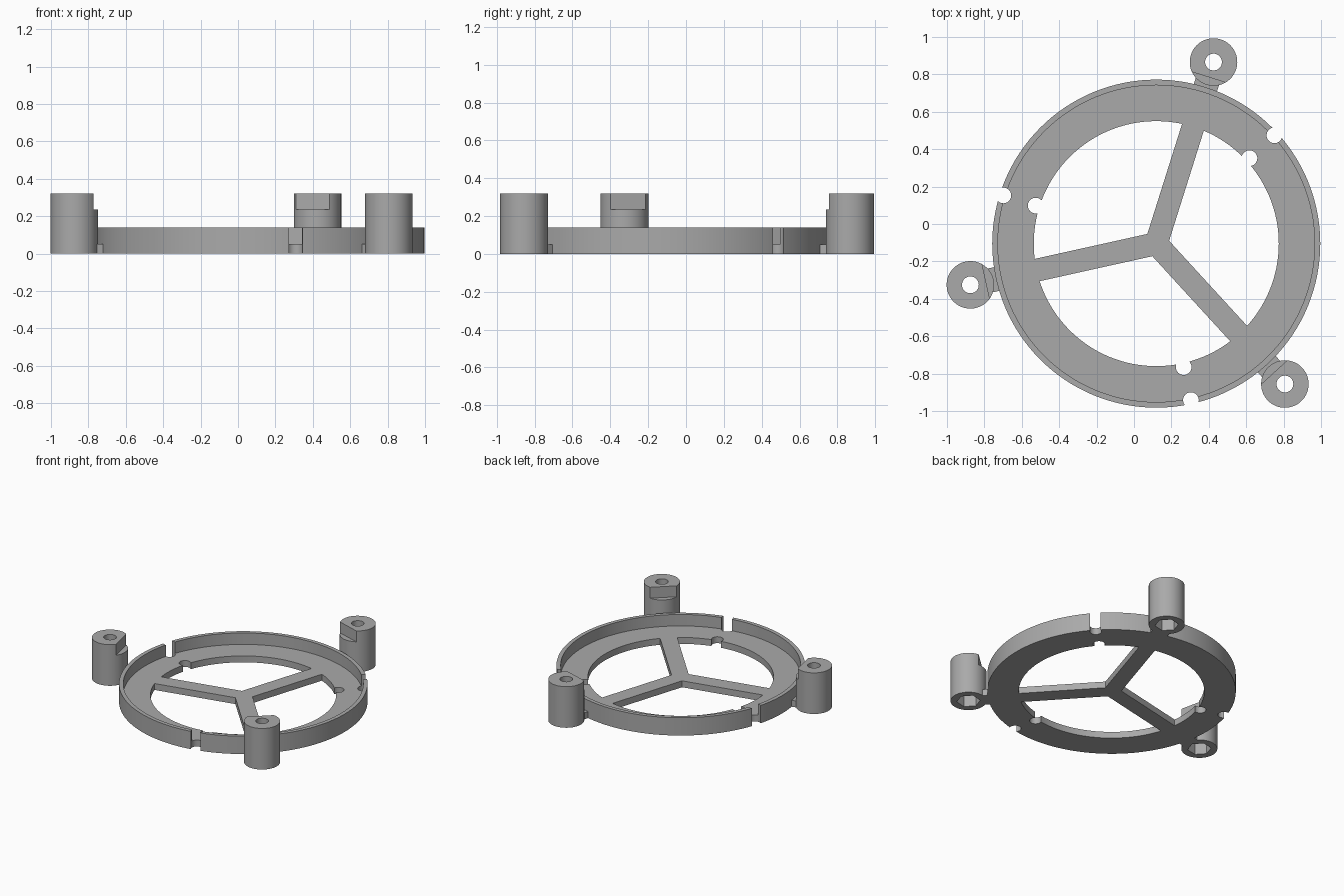
import bpy, math
from mathutils import Matrix, Vector

if "Cube" in bpy.data.objects:
    bpy.data.objects.remove(bpy.data.objects["Cube"])

CX, CY = 0.119, -0.105            # ring centre
ARM_ANGLES = [72.5, 192.5, 312.5]
NOTCH_ANGLES = [42.5, 162.5, 282.5]
PLATE, WALL, POST = 0.05, 0.139, 0.32

grey = bpy.data.materials.new("grey plastic")
grey.diffuse_color = (0.4, 0.4, 0.4, 1)
grey.use_nodes = True
grey.node_tree.nodes["Principled BSDF"].inputs["Base Color"].default_value = grey.diffuse_color


def polar(angle, dist, z=0.0):
    a = math.radians(angle)
    return Vector((CX + dist * math.cos(a), CY + dist * math.sin(a), z))


def cylinder(name, angle, dist, radius, z0, z1, sides=64):
    bpy.ops.mesh.primitive_cylinder_add(vertices=sides, radius=radius, depth=z1 - z0)
    ob = bpy.context.object
    ob.name = name
    # primitive's first vertex lies on +y, turn it to point along the radius
    turn = Matrix.Rotation(math.radians(angle - 90), 4, 'Z')
    ob.data.transform(Matrix.Translation(polar(angle, dist, (z0 + z1) / 2)) @ turn)
    return ob


def bar(name, angle, r0, r1, width, z0, z1):
    """Box running outward along a radius of the ring."""
    bpy.ops.mesh.primitive_cube_add(size=1)
    ob = bpy.context.object
    ob.name = name
    ob.data.transform(Matrix.Translation(polar(angle, (r0 + r1) / 2, (z0 + z1) / 2))
                      @ Matrix.Rotation(math.radians(angle), 4, 'Z')
                      @ Matrix.Diagonal((r1 - r0, width, z1 - z0, 1)))
    return ob


def combine(ob, tool, operation):
    mod = ob.modifiers.new("combine", 'BOOLEAN')
    mod.operation = operation
    mod.solver = 'EXACT'
    mod.object = tool
    bpy.context.view_layer.objects.active = ob
    bpy.ops.object.modifier_apply(modifier=mod.name)
    bpy.data.objects.remove(tool, do_unlink=True)


def finish(ob):
    ob.data.materials.clear()
    ob.data.materials.append(grey)
    bpy.ops.object.select_all(action='DESELECT')
    ob.select_set(True)
    bpy.context.view_layer.objects.active = ob
    bpy.ops.object.shade_smooth_by_angle(angle=math.radians(30))


# ring tray: floor with a thin raised rim
tray = cylinder("ring_tray", 0, 0, 0.877, 0, WALL, 128)
combine(tray, cylinder("recess", 0, 0, 0.847, PLATE, WALL + 0.1, 128), 'DIFFERENCE')
combine(tray, cylinder("opening", 0, 0, 0.655, -0.1, PLATE + 0.05, 128), 'DIFFERENCE')

# three spokes joined at the hub
spokes = None
for a in ARM_ANGLES:
    spoke = bar("spoke", a, 0.0, 0.70, 0.122, 0, PLATE)
    if spokes is None:
        spokes = spoke
    else:
        combine(spokes, spoke, 'UNION')
combine(tray, spokes, 'UNION')

# tabs reaching out to the posts
for a in ARM_ANGLES:
    combine(tray, bar("tab", a, 0.86, 0.917, 0.13, 0, PLATE), 'UNION')

# round notches through the rim and the inner edge
for a in NOTCH_ANGLES:
    for dist in (0.857, 0.676):
        combine(tray, cylinder("notch", a, dist, 0.042, -0.1, 0.3, 32), 'DIFFERENCE')
finish(tray)

# screw posts: bore, hexagonal nut pocket below, flat cut facing the ring
for i, a in enumerate(ARM_ANGLES):
    post = cylinder(f"screw_post_{i + 1}", a, 1.018, 0.127, 0, POST)
    combine(post, cylinder("bore", a, 1.018, 0.045, -0.1, 0.5, 32), 'DIFFERENCE')
    combine(post, cylinder("nut_pocket", a, 1.018, 0.084, -0.1, 0.10, 6), 'DIFFERENCE')
    combine(post, bar("flat_cut", a, 0.8, 0.933, 0.4, 0.235, 0.5), 'DIFFERENCE')
    finish(post)
